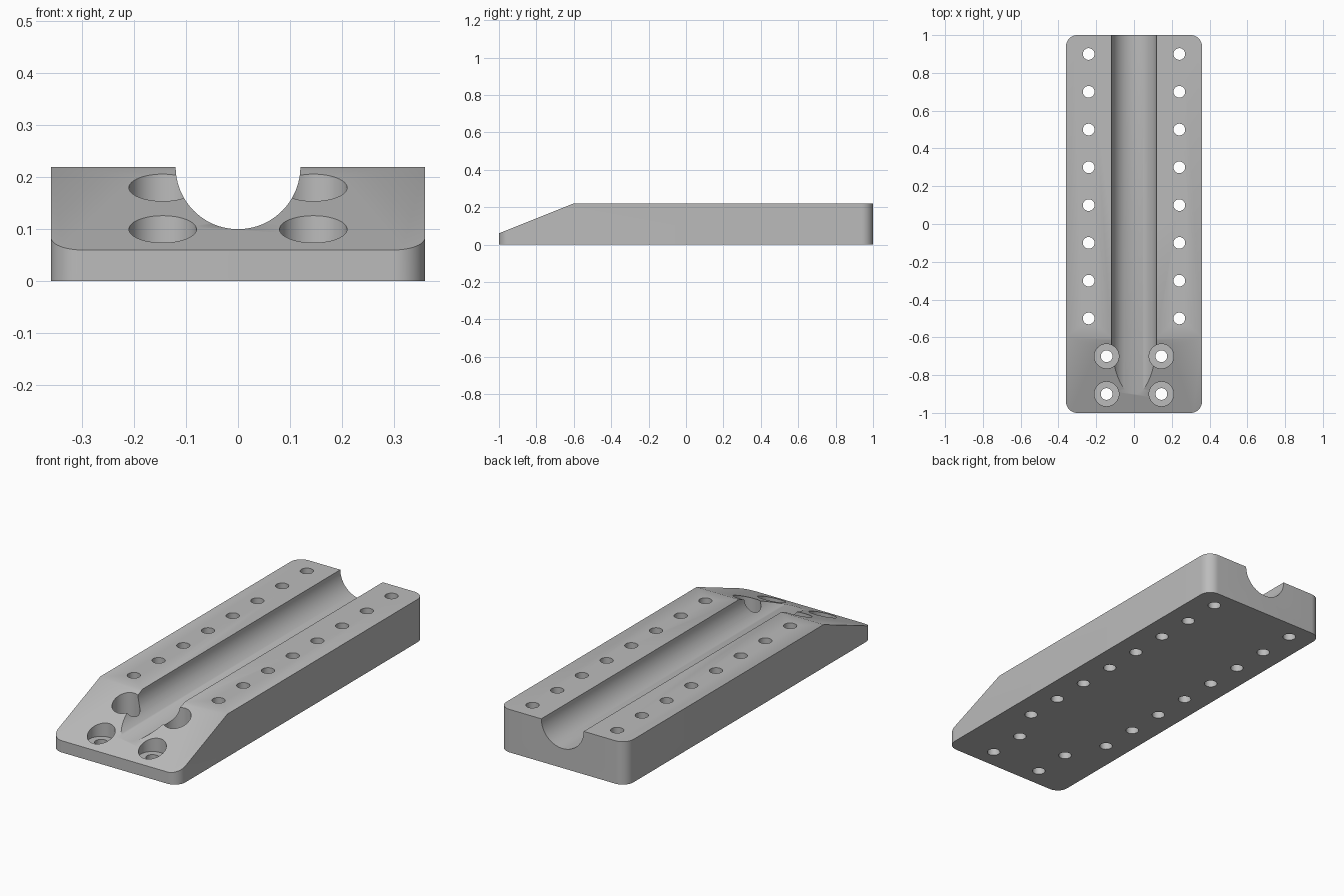
import bpy, bmesh, math
from mathutils import Matrix, Vector

cube = bpy.data.objects.get("Cube")
if cube:
    bpy.data.objects.remove(cube, do_unlink=True)

HALF_W, HALF_L, HEIGHT, CORNER = 0.36, 1.0, 0.22, 0.06
NOSE_Z, RAMP_END_Y = 0.06, -0.6

grey = bpy.data.materials.new("plain grey")
grey.use_nodes = True
colour = (0.5, 0.5, 0.5, 1)
grey.diffuse_color = colour
grey.node_tree.nodes["Principled BSDF"].inputs["Base Color"].default_value = colour


def make_object(name, bm):
    bmesh.ops.recalc_face_normals(bm, faces=bm.faces)
    mesh = bpy.data.meshes.new(name)
    bm.to_mesh(mesh)
    bm.free()
    mesh.materials.append(grey)
    obj = bpy.data.objects.new(name, mesh)
    bpy.context.collection.objects.link(obj)
    return obj


def add_cylinder(bm, radius, length, matrix, segments=48):
    bmesh.ops.create_cone(bm, cap_ends=True, segments=segments, radius1=radius,
                          radius2=radius, depth=length, matrix=matrix)


def upright_cylinders(name, radius, bottom, points):
    """Vertical cutters from a floor height to above the block."""
    bm = bmesh.new()
    top = HEIGHT + 0.1
    for x, y in points:
        for side in (-1, 1):
            place = Matrix.Translation((side * x, y, (bottom + top) / 2))
            add_cylinder(bm, radius, top - bottom, place)
    return make_object(name, bm)


# Block: rounded rectangle pulled up
bm = bmesh.new()
outline = []
steps = 12
for quarter, (sx, sy) in enumerate([(1, 1), (-1, 1), (-1, -1), (1, -1)]):
    for i in range(steps + 1):
        a = math.pi / 2 * (quarter + i / steps)
        outline.append(bm.verts.new((sx * (HALF_W - CORNER) + CORNER * math.cos(a),
                                     sy * (HALF_L - CORNER) + CORNER * math.sin(a), 0)))
base = bm.faces.new(outline)
pulled = bmesh.ops.extrude_face_region(bm, geom=[base])["geom"]
bmesh.ops.translate(bm, vec=(0, 0, HEIGHT),
                    verts=[g for g in pulled if isinstance(g, bmesh.types.BMVert)])

# Sloping nose
normal = Vector((0, -(HEIGHT - NOSE_Z), RAMP_END_Y + HALF_L)).normalized()
cut = bmesh.ops.bisect_plane(bm, geom=bm.verts[:] + bm.edges[:] + bm.faces[:],
                             plane_co=(0, RAMP_END_Y, HEIGHT), plane_no=normal,
                             clear_outer=True)
bmesh.ops.holes_fill(bm, edges=[e for e in bm.edges if e.is_boundary], sides=0)
block = make_object("grooved_block", bm)

# Round channel along the block
bm = bmesh.new()
add_cylinder(bm, 0.12, 2.4, Matrix.Translation((0, 0, HEIGHT)) @ Matrix.Rotation(math.pi / 2, 4, "X"), 96)
channel = make_object("channel_cutter", bm)

# Side holes, countersunk pockets and their screw holes
rows = [(0.24, 0.9 - 0.2 * i) for i in range(8)]
screws = [(0.145, -0.7), (0.145, -0.9)]
cutters = [channel,
           upright_cylinders("pocket_cutter", 0.065, 0.055, screws),
           upright_cylinders("hole_cutter", 0.031, -0.1, rows + screws)]

bpy.context.view_layer.objects.active = block
block.select_set(True)
for cutter in cutters:
    mod = block.modifiers.new(cutter.name, "BOOLEAN")
    mod.operation = "DIFFERENCE"
    mod.solver = "EXACT"
    mod.object = cutter
    bpy.ops.object.modifier_apply(modifier=mod.name)
    bpy.data.objects.remove(cutter, do_unlink=True)

bpy.ops.object.select_all(action="DESELECT")
block.select_set(True)
bpy.ops.object.shade_smooth_by_angle(angle=math.radians(30))
